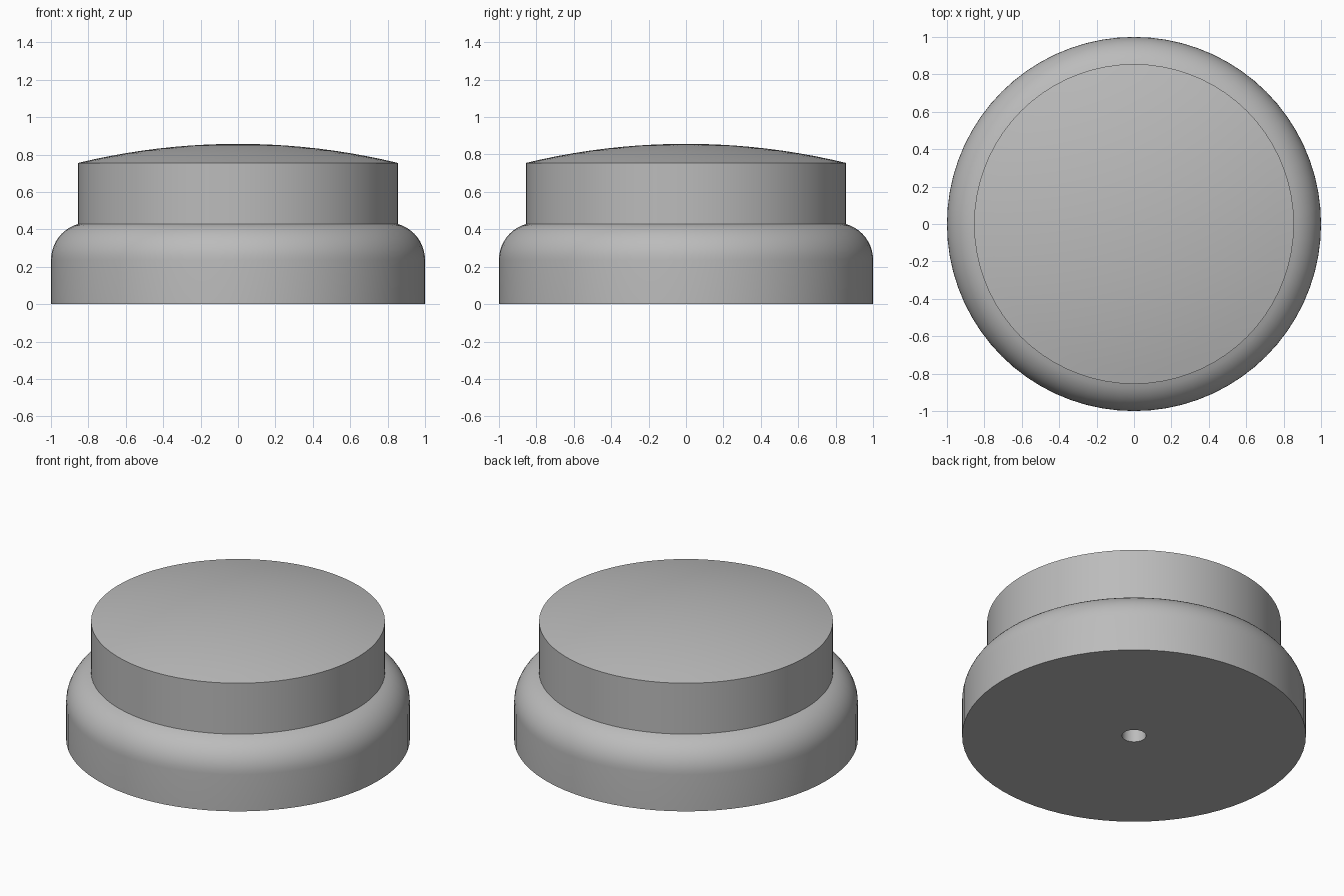
import bpy, bmesh, math
from mathutils import Vector, Matrix

cube = bpy.data.objects.get("Cube")
if cube:
    bpy.data.objects.remove(cube, do_unlink=True)

SEGMENTS = 72
CAP_R, HOLE_R = 0.855, 0.07

grey = bpy.data.materials.new("plain grey")
grey.use_nodes = True
colour = (0.5, 0.5, 0.5, 1)
grey.diffuse_color = colour
grey.node_tree.nodes["Principled BSDF"].inputs["Base Color"].default_value = colour


def arc(cx, cz, r, start, end, steps):
    """Points on a circular arc in the profile plane."""
    angles = [start + (end - start) * i / steps for i in range(steps + 1)]
    return [(cx + r * math.cos(a), cz + r * math.sin(a)) for a in angles]


def lathe(name, profile):
    """Spin a radius/height profile round the z axis."""
    bm = bmesh.new()
    verts = [bm.verts.new((r, 0, z)) for r, z in profile]
    edges = [bm.edges.new(pair) for pair in zip(verts, verts[1:])]
    bmesh.ops.spin(bm, geom=verts + edges, cent=(0, 0, 0), axis=(0, 0, 1),
                   angle=math.tau, steps=SEGMENTS, use_merge=True)
    bmesh.ops.remove_doubles(bm, verts=bm.verts, dist=0.0001)
    bmesh.ops.recalc_face_normals(bm, faces=bm.faces)
    mesh = bpy.data.meshes.new(name)
    bm.to_mesh(mesh)
    bm.free()
    mesh.materials.append(grey)
    obj = bpy.data.objects.new(name, mesh)
    bpy.context.collection.objects.link(obj)
    bpy.ops.object.select_all(action="DESELECT")
    obj.select_set(True)
    bpy.context.view_layer.objects.active = obj
    bpy.ops.object.shade_smooth_by_angle(angle=math.radians(25))
    return obj


# Blind hole in the underside, then the base wall
hole = [(0, 0.4), (HOLE_R, 0.4), (HOLE_R, 0)]
base = [(1, 0)]

# Rounded shoulder up to the neck
shoulder = arc(0.8, 0.236, 0.2, 0, math.acos((CAP_R - 0.8) / 0.2), 10)

# Shallow spherical crown
crown_r, top = 3.634, 0.857
crown = arc(0, top - crown_r, crown_r, math.acos(CAP_R / crown_r), math.pi / 2, 10)
crown[-1] = (0, top)

lathe("domed_knob", hole + base + shoulder + crown)
